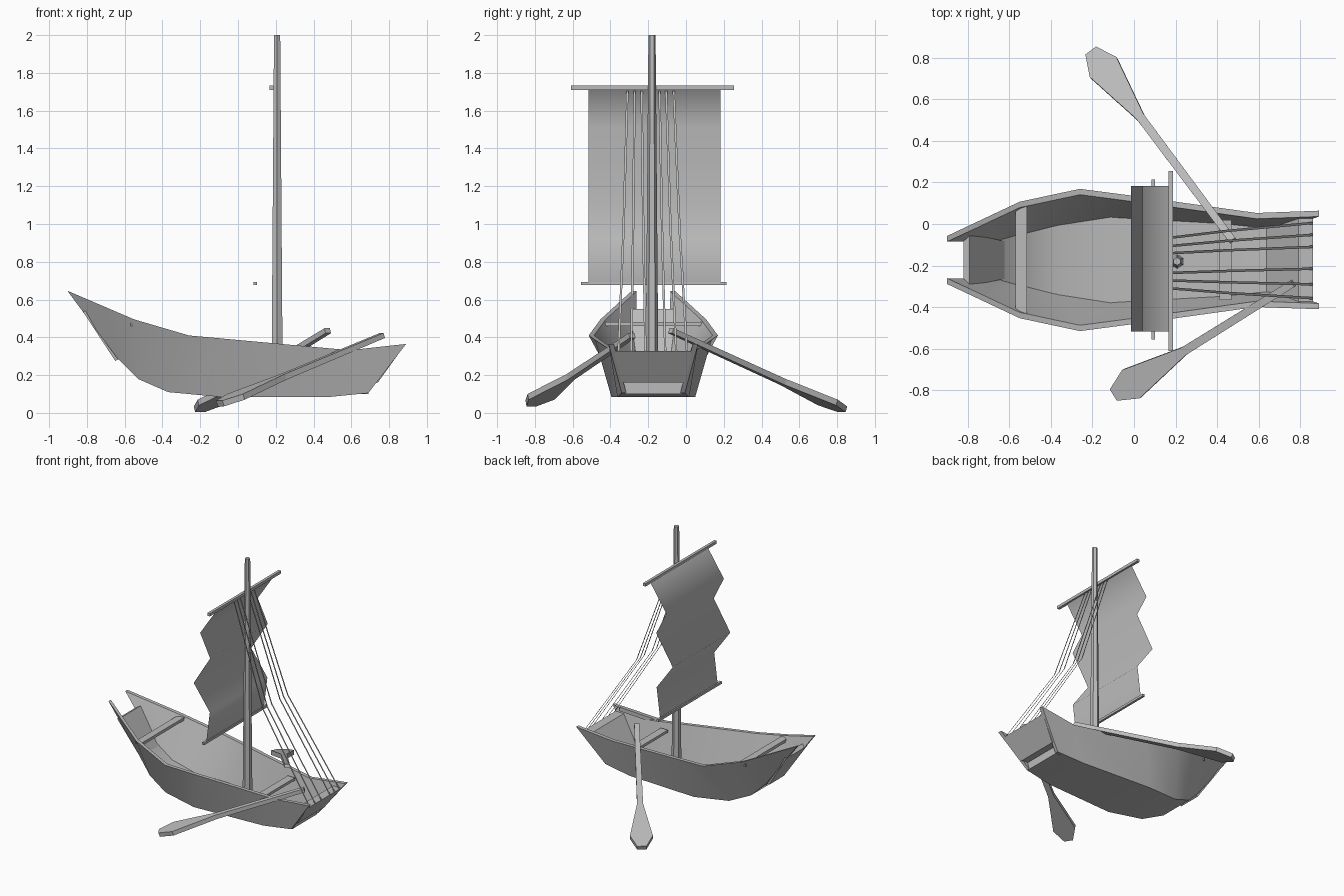
import bpy, math
from mathutils import Vector

cube = bpy.data.objects.get("Cube")
if cube:
    bpy.data.objects.remove(cube)

GREY = (0.5, 0.5, 0.5, 1)
mat = bpy.data.materials.new("plain_grey")
mat.use_nodes = True
mat.diffuse_color = GREY
mat.node_tree.nodes["Principled BSDF"].inputs["Base Color"].default_value = GREY

MID = -0.173  # centre line of the boat in y


def finish(name, verts, faces, smooth=None):
    me = bpy.data.meshes.new(name)
    me.from_pydata([tuple(v) for v in verts], [], faces)
    me.materials.append(mat)
    ob = bpy.data.objects.new(name, me)
    bpy.context.collection.objects.link(ob)
    bpy.ops.object.select_all(action='DESELECT')
    ob.select_set(True)
    bpy.context.view_layer.objects.active = ob
    if len(faces) > 3 and smooth != 180:
        bpy.ops.object.mode_set(mode='EDIT')
        bpy.ops.mesh.select_all(action='SELECT')
        bpy.ops.mesh.normals_make_consistent(inside=False)
        bpy.ops.object.mode_set(mode='OBJECT')
    if smooth:
        bpy.ops.object.shade_smooth_by_angle(angle=math.radians(smooth))
    return ob


def loft(name, rings, smooth=None):
    """Closed solid through a row of equal-length rings."""
    n = len(rings[0])
    verts = [p for r in rings for p in r]
    faces = [(i * n + j, i * n + (j + 1) % n, (i + 1) * n + (j + 1) % n, (i + 1) * n + j)
             for i in range(len(rings) - 1) for j in range(n)]
    faces += [tuple(range(n)), tuple(range(len(verts) - n, len(verts)))]
    return finish(name, verts, faces, smooth)


def box(name, x, y, z):
    return loft(name, [[(px, y[0], z[0]), (px, y[1], z[0]), (px, y[1], z[1]), (px, y[0], z[1])]
                       for px in x])


def strip(name, left, right, smooth=None):
    """Single-sided sheet between two matching edges."""
    n = len(left)
    return finish(name, left + right,
                  [(i, i + 1, n + i + 1, n + i) for i in range(n - 1)], smooth)


# Hull stations: (x, z, half width) of the rim and of the chine
rim = [(-.90, .645, .115), (-.72, .568, .20), (-.55, .495, .28), (-.26, .41, .342),
       (.0, .386, .308), (.59, .332, .226), (.89, .365, .237)]
chine = [(-.90, .642, .114), (-.64, .29, .11), (-.53, .18, .14), (-.37, .11, .18),
         (-.10, .085, .222), (.47, .083, .19), (.69, .105, .167)]

# Side planking
for side, label in ((1, "left"), (-1, "right")):
    rings = []
    for (rx, rz, rh), (cx, cz, ch) in zip(rim, chine):
        rings.append([(rx, MID + side * rh, rz), (rx, MID + side * (rh - .028), rz),
                      (cx, MID + side * (ch - .024), cz), (cx, MID + side * ch, cz)])
    loft("hull_side_" + label, rings, 30)

# Floor
loft("hull_floor", [[(x, MID - h + .005, z), (x, MID + h - .005, z),
                     (x, MID + h - .01, z + .022), (x, MID - h + .01, z + .022)]
                    for x, z, h in chine[1:]], 30)

# Bow board
loft("bow_board", [[(x, MID - h, z), (x, MID + h, z),
                    (x - .03, MID + h, z - .015), (x - .03, MID - h, z - .015)]
                   for x, z, h in ((-.62, .29, .09), (-.79, .55, .125))])

# Stern board, a sloped plank with a small step at its foot
stern = [(.69, .10), (.69, .16), (.74, .16), (.86, .327), (.79, .327), (.62, .10)]
loft("stern_board", [[(x, MID + s * (.15 + (z - .1) * .27), z) for x, z in stern] for s in (-1, 1)])

# Benches
box("front_bench", (-.57, -.515), (-.43, .088), (.46, .482))
box("rear_bench", (.41, .47), (-.365, .02), (.285, .305))

# Mast
mast = []
for z, r in ((.09, .035), (2.0, .019)):
    mast.append([(.207 + r * math.cos(k * math.pi / 3 + math.pi / 6),
                  -.18 + r * math.sin(k * math.pi / 3 + math.pi / 6), z) for k in range(6)])
loft("mast", mast)

# Yards
box("upper_yard", (.166, .187), (-.61, .255), (1.71, 1.732))
box("lower_yard", (.083, .101), (-.555, .215), (.676, .694))

# Pleated sail
pleats = [(.176, 1.712), (.04, 1.51), (.125, 1.335), (-.015, 1.11), (.122, .92), (.092, .685)]
strip("sail", [(x, -.517, z) for x, z in pleats], [(x, .183, z) for x, z in pleats], 180)

# Flat stays from the upper yard to the stern
tops = (-.31, -.272, -.235, -.14, -.105, -.065)
ends = (-.357, -.29, -.215, -.11, -.052, .005)
for i, (a, b) in enumerate(zip(tops, ends)):
    path = [(.185, a, 1.705), (.445, a * .55 + b * .45, .96), (.86, b, .327)]
    strip(f"stay_{i + 1}", [(x, y - .006, z) for x, y, z in path],
          [(x, y + .006, z) for x, y, z in path])


# Oars: slim shaft widening to a blunt blade
def oar(name, handle, tip):
    handle, tip = Vector(handle), Vector(tip)
    axis = handle - tip
    length = axis.length
    axis.normalize()
    across = axis.cross(Vector((0, 0, 1))).normalized()
    up = across.cross(axis)
    rings = []
    for d, w, t in ((0, .032, .016), (.105, .08, .016), (.42, .021, .016), (length, .018, .014)):
        c = tip + axis * d
        rings.append([c + across * w * s + up * t * u
                      for s, u in ((-1, -1), (1, -1), (1, 1), (-1, 1))])
    loft(name, rings)


oar("oar_left", (.475, -.08, .435), (-.205, .83, .019))
oar("oar_right", (.765, -.285, .41), (-.095, -.82, .05))
